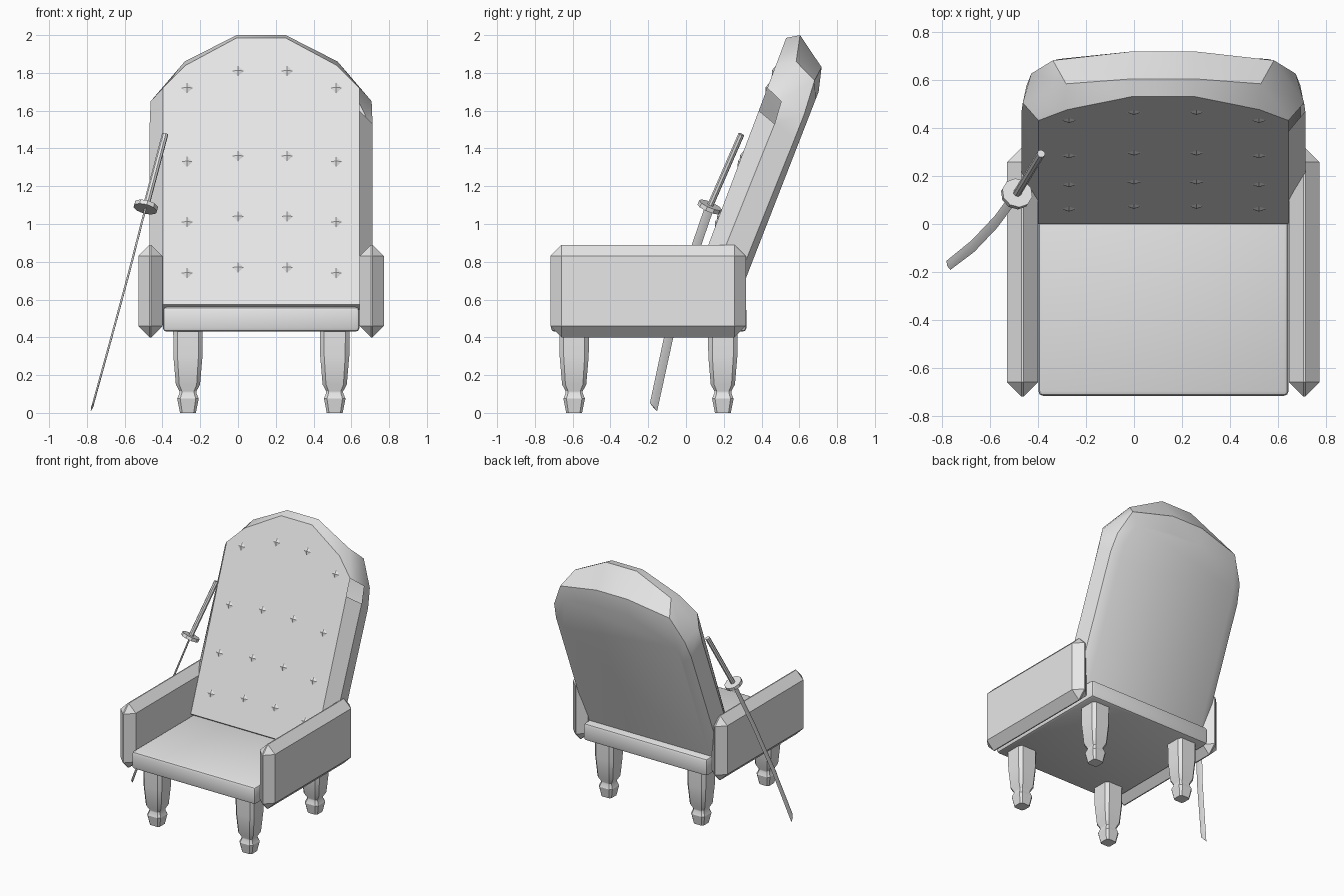
import bpy, bmesh, math
from mathutils import Vector

if "Cube" in bpy.data.objects:
    bpy.data.objects.remove(bpy.data.objects["Cube"])

CX = 0.1225   # chair centre line (the sword leans on the left)

grey = bpy.data.materials.new("light grey")
grey.diffuse_color = (0.8, 0.8, 0.8, 1)
grey.use_nodes = True
grey.node_tree.nodes["Principled BSDF"].inputs["Base Color"].default_value = grey.diffuse_color


def finish(name, bm, angle=30):
    bmesh.ops.recalc_face_normals(bm, faces=bm.faces)
    me = bpy.data.meshes.new(name)
    bm.to_mesh(me)
    bm.free()
    me.materials.append(grey)
    ob = bpy.data.objects.new(name, me)
    bpy.context.collection.objects.link(ob)
    bpy.ops.object.select_all(action='DESELECT')
    ob.select_set(True)
    bpy.context.view_layer.objects.active = ob
    bpy.ops.object.shade_smooth_by_angle(angle=math.radians(angle))
    return ob


def box(name, lo, hi, bevel, segments):
    bm = bmesh.new()
    bmesh.ops.create_cube(bm, size=1)
    for v in bm.verts:
        v.co = Vector([(lo[i] + hi[i]) / 2 + v.co[i] * (hi[i] - lo[i]) for i in range(3)])
    bmesh.ops.bevel(bm, geom=bm.edges[:], offset=bevel, segments=segments,
                    profile=0.5, affect='EDGES')
    return finish(name, bm)


def loft(bm, rings, skip=()):
    """Bridge closed rings of equal length and cap both ends."""
    vs = [[bm.verts.new(p) for p in r] for r in rings]
    n = len(rings[0])
    for r in range(len(vs) - 1):
        for i in range(n):
            if (r, i) not in skip:
                j = (i + 1) % n
                bm.faces.new((vs[r][i], vs[r][j], vs[r + 1][j], vs[r + 1][i]))
    bm.faces.new(vs[0])
    bm.faces.new(vs[-1])


# Seat
box("seat", (-0.398, -0.715, 0.43), (0.643, 0.32, 0.562), 0.02, 2)

# Arms with chamfered, pointed rims
for side, name in ((-1, "left_arm"), (1, "right_arm")):
    a, b = sorted((CX + side * 0.522, CX + side * 0.65))
    box(name, (a, -0.718, 0.40), (b, 0.317, 0.89), 0.06, 1)

# Legs: chamfered square section, waist and small foot
LEG = [(0, .042), (.075, .057), (.105, .045), (.115, .045), (.15, .064), (.30, .077), (.44, .078)]
for lx, xn in ((-0.265, "left"), (0.512, "right")):
    for ly, yn in ((-0.592, "front"), (0.195, "rear")):
        bm = bmesh.new()
        rings = []
        for z, h in LEG:
            c = h * 0.72
            sec = [(h, -c), (h, c), (c, h), (-c, h), (-h, c), (-h, -c), (-c, -h), (c, -h)]
            rings.append([(lx + x, ly + y, z) for x, y in sec])
        loft(bm, rings)
        finish(f"{yn}_{xn}_leg", bm)


# Backrest: half outlines (distance from centre, z) from the front panel to the rear
def front_y(z):
    return 0.376 * (z - 0.575)


def rear_y(z):
    return 0.32 + 0.39 * (z - 0.72)


OUTLINES = [
    ([(.52, .575), (.52, 1.60), (.52, 1.72), (.40, 1.84), (.13, 1.985)], front_y, [0] * 5),
    ([(.59, .52), (.59, 1.53), (.585, 1.65), (.405, 1.86), (.13, 2.0)], front_y,
     [.085, .11, .10, .10, .068]),
    ([(.57, .48), (.57, 1.45), (.55, 1.58), (.46, 1.76), (.13, 1.83)], rear_y,
     [-.04, -.03, -.03, -.045, -.035]),
    ([(.50, .46), (.50, 1.40), (.49, 1.52), (.43, 1.66), (.13, 1.70)], rear_y, [0] * 5),
]
rings = []
for half, fy, offs in OUTLINES:
    right = [(CX + d, fy(z) + o, z) for (d, z), o in zip(half, offs)]
    left = [(2 * CX - x, y, z) for x, y, z in right]
    rings.append(right + left[::-1])
bm = bmesh.new()
loft(bm, rings, skip={(0, 1)})      # open notch high on the right side
finish("backrest", bm, 35)

# Tufted buttons: low diamonds lying on the front panel
up = Vector((0, 0.376, 1)).normalized()
out = Vector((0, -1, 0.376)).normalized()
side = Vector((1, 0, 0))
bm = bmesh.new()
for z in (1.72, 1.33, 1.01, 0.74):
    for x in (-0.27, 0.0, 0.26, 0.52):
        zz = z + (0.09 if z > 1.5 else 0.03) * (abs(x - CX) < 0.2)
        c = Vector((x, front_y(zz), zz))
        rim = [bm.verts.new(c + d) for d in (side * .03, up * .03, -side * .03, -up * .03)]
        tip = bm.verts.new(c + out * 0.01)
        for i in range(4):
            bm.faces.new((rim[i], rim[(i + 1) % 4], tip))
finish("buttons", bm)

# Sword leaning on the left arm: curved flat blade, guard, grip
PATH = [(-.488, .125, 1.09), (-.575, .008, .75), (-.67, -.092, .40), (-.772, -.172, .03)]
wide = Vector((.25, -.95, .25)).normalized() * 0.025
thin = Vector((.95, .25, .1)).normalized() * 0.006
bm = bmesh.new()
rings = []
for i, p in enumerate(PATH):
    p = Vector(p)
    w = wide if i < 3 else Vector((.008, -.019, .022))
    rings.append([p + w, p + thin, p - w, p - thin])
loft(bm, rings)
finish("sword_blade", bm)


def rod(name, a, b, r, n):
    a, b = Vector(a), Vector(b)
    bm = bmesh.new()
    bmesh.ops.create_cone(bm, cap_ends=True, segments=n, radius1=r, radius2=r,
                          depth=(b - a).length)
    q = (b - a).to_track_quat('Z', 'Y')
    for v in bm.verts:
        v.co = q @ v.co + (a + b) / 2
    return finish(name, bm)


G, T = Vector(PATH[0]), Vector((-.386, .293, 1.475))
axis = (T - G).normalized()
rod("sword_grip", G, T, 0.017, 8)
rod("sword_guard", G - axis * 0.012, G + axis * 0.012, 0.065, 10)
